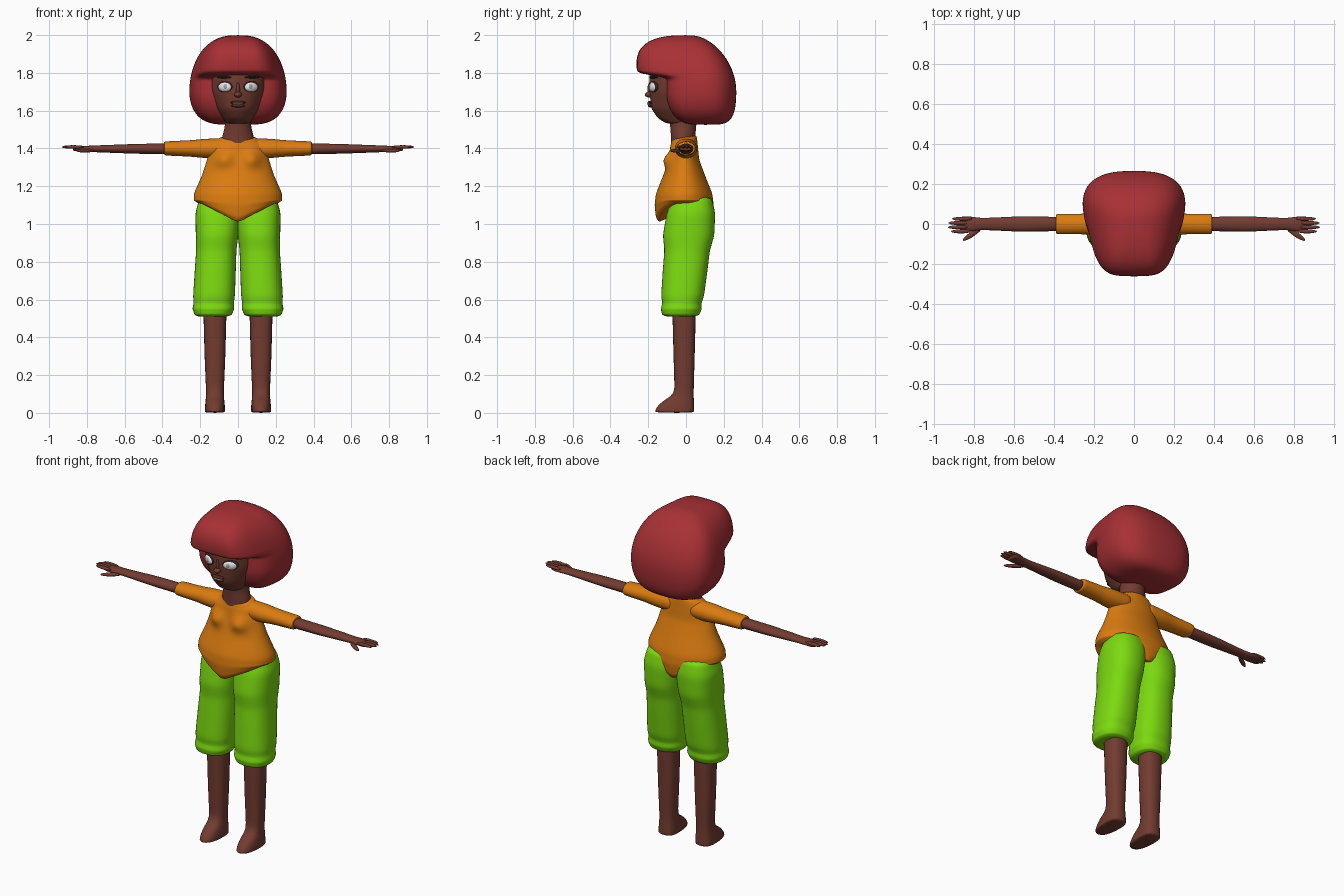
import bpy, bmesh
from math import sin, cos, pi, sqrt, exp, atan2, copysign
from mathutils import Matrix, Vector

cube = bpy.data.objects.get("Cube")
if cube:
    bpy.data.objects.remove(cube)


def material(name, red, green, blue):
    mat = bpy.data.materials.new(name)
    mat.use_nodes = True
    mat.diffuse_color = (red, green, blue, 1)
    shader = mat.node_tree.nodes["Principled BSDF"]
    shader.inputs["Base Color"].default_value = mat.diffuse_color
    return mat


skin = material("brown skin", .17, .045, .03)
hair_red = material("red hair", .39, .03, .035)
orange = material("orange cloth", .7, .2, .005)
lime = material("lime cloth", .2, .7, .005)
white = material("eye white", .8, .8, .8)
grey = material("pale iris", .4, .4, .45)
dark = material("dark brow", .03, .02, .02)
lip = material("dark lip", .09, .02, .015)


def finish(name, bm, mat, mirror, levels):
    bmesh.ops.recalc_face_normals(bm, faces=bm.faces)
    for face in bm.faces:
        face.smooth = True
    mesh = bpy.data.meshes.new(name)
    bm.to_mesh(mesh)
    bm.free()
    mesh.materials.append(mat)
    part = bpy.data.objects.new(name, mesh)
    bpy.context.collection.objects.link(part)
    if mirror:
        part.modifiers.new("Mirror", "MIRROR").use_mirror_merge = False
    if levels:
        subdivision = part.modifiers.new("Subdivision", "SUBSURF")
        subdivision.levels = subdivision.render_levels = levels


def loft(name, mat, centre, rings, along="z", sides=20, steps=3,
         power=(1, 1), mirror=False, shape=None):
    """Skin rings of (position, half width, half depth) around a centre line."""
    rings = [Vector(ring) for ring in rings]
    dense = [a.lerp(b, k / steps) for a, b in zip(rings, rings[1:]) for k in range(steps)]
    bm = bmesh.new()
    loops = []
    for position, width, depth in dense + rings[-1:]:
        loop = []
        for i in range(sides):
            c, s = cos(2 * pi * i / sides), sin(2 * pi * i / sides)
            bend = power[0] if s < 0 else power[1]
            u = centre[0] + width * copysign(abs(c) ** bend, c)
            v = centre[1] + depth * copysign(abs(s) ** bend, s)
            point = Vector((u, v, position) if along == "z" else (position, u, v))
            if shape:
                shape(point)
            loop.append(bm.verts.new(point))
        loops.append(loop)
    for lower, upper in zip(loops, loops[1:]):
        for i in range(sides):
            j = (i + 1) % sides
            bm.faces.new((lower[i], lower[j], upper[j], upper[i]))
    bm.faces.new(loops[0])
    bm.faces.new(loops[-1])
    finish(name, bm, mat, mirror, levels=1)


def ball(name, mat, centre, size, turn=0, mirror=False):
    """Stretched ball, turned about the vertical."""
    bm = bmesh.new()
    placing = (Matrix.Translation(centre) @ Matrix.Rotation(turn, 4, "Z")
               @ Matrix.Diagonal((*size, 1)))
    bmesh.ops.create_uvsphere(bm, u_segments=20, v_segments=12, radius=1, matrix=placing)
    finish(name, bm, mat, mirror, levels=0)


# Hair: a rounded bob whose upper front swells forward into a fringe
HAIR_Z, HAIR_Y, HAIR_WIDTH = 1.7, .08, .26


def hair_ring(angle):
    height, roundness = (.3, .8) if angle > 0 else (.175, .5)
    width = HAIR_WIDTH * cos(angle) ** roundness
    return HAIR_Z + height * sin(angle), width, .72 * width


def hair_shape(point):
    rise = point.z - HAIR_Z
    forward = HAIR_Y - point.y
    if forward > 0:
        if rise > .095:
            forward *= 1.65 + 2 * rise
        point.x *= 1 - .25 * min(forward / .35, 1)
    point.y = HAIR_Y - forward - .8 * rise * abs(rise)


rows = 48
loft("hair", hair_red, (0, HAIR_Y),
     [hair_ring(pi * (i / rows - .5)) for i in range(1, rows)],
     sides=32, steps=1, power=(.45, .75), shape=hair_shape)

# Head and neck
FACE_Y, FACE_RADIUS = -.04, .155
loft("head", skin, (0, FACE_Y), [
    (1.53, .06, .06), (1.56, .08, .11), (1.61, .115, .145), (1.7, .15, FACE_RADIUS),
    (1.8, FACE_RADIUS, FACE_RADIUS), (1.9, .1, .1)], sides=24)
loft("neck", skin, (0, -.015), [(1.4, .09, .065), (1.46, .085, .065), (1.52, .07, .07), (1.6, .07, .08)])


def feature(name, mat, x, z, width, height, lift=0.0, depth=.015):
    """Flattened ball lying on the curve of the face."""
    inward = sqrt(FACE_RADIUS ** 2 - x ** 2)
    ball(name, mat, (x, FACE_Y - inward - lift, z), (width, depth, height),
         turn=atan2(x, inward), mirror=x > 0)


# Face
feature("nose", skin, 0, 1.685, .02, .015, depth=.023)
feature("nose_bridge", skin, 0, 1.71, .01, .04, lift=-.005)
feature("upper_lip", lip, 0, 1.643, .04, .009, lift=-.006)
feature("lower_lip", lip, 0, 1.626, .035, .009, lift=-.009)
feature("teeth", white, 0, 1.635, .03, .004, lift=-.003)
feature("eye_rim", dark, .07, 1.727, .045, .03, lift=-.008)
feature("eye_white", white, .07, 1.725, .038, .025, lift=-.002)
feature("iris", grey, .067, 1.727, .015, .015, lift=.008, depth=.007)
feature("eyebrow", dark, .075, 1.777, .045, .006, lift=-.004, depth=.009)


# Shirt: pointed hem, full chest and scooped neckline
def shirt_shape(point):
    across = abs(point.x)
    hem_top = 1.13
    if point.z < hem_top:
        point.z += min(across / .2, 1) * (hem_top - point.z) * .85
    if point.y < 0:
        point.y -= .045 * exp(-((across - .075) / .045) ** 2 - ((point.z - 1.34) / .035) ** 2)
    if point.z > 1.43:
        point.z += .15 * point.y


loft("shirt_body", orange, (0, -.01), [
    (1, .21, .13), (1.03, .22, .15), (1.1, .235, .157), (1.16, .235, .15),
    (1.26, .19, .11), (1.34, .165, .08), (1.42, .145, .072), (1.465, .09, .065)],
    sides=40, shape=shirt_shape)
loft("sleeve", orange, (0, 1.4), [
    (.05, .06, .055), (.17, .06, .052), (.25, .052, .044), (.38, .052, .038), (.392, .048, .034)],
    along="x", mirror=True)

# Arms and hands
loft("arm", skin, (0, 1.398), [
    (.35, .035, .03), (.55, .04, .026), (.76, .03, .018), (.84, .04, .014), (.875, .035, .01)],
    along="x", mirror=True)
for i, finger in enumerate(("index", "middle", "ring", "little")):
    reach = .933 - .008 * (i - 1.4) ** 2
    ball(finger + "_finger", skin, (reach - .05, .021 * i - .037, 1.408),
         (.05, .01, .009), mirror=True)
ball("thumb", skin, (.81, -.05, 1.388), (.058, .013, .01), turn=-.6, mirror=True)


# Trousers: puffy legs leaning in and back towards the hips
def trouser_shape(point):
    rise = point.z - .8
    point.x -= .05 * rise
    point.y += .1 * rise


loft("trouser_leg", lime, (.118, 0), [
    (.51, .08, .075), (.52, .1, .1), (.55, .112, .11), (.58, .108, .105), (.62, .112, .115),
    (.76, .11, .12), (.86, .108, .122), (.94, .114, .138), (1.06, .122, .13), (1.15, .1, .1)],
    power=(.85, .85), mirror=True, shape=trouser_shape)


# Bare lower legs, stretched forward into feet near the ground
def foot_shape(point):
    ankle = .1
    if point.z < ankle and point.y < 0:
        point.y *= 1 + 1.6 * (1 - (point.z / ankle) ** 2)


loft("leg_and_foot", skin, (.122, -.01), [
    (0, .055, .055), (.03, .055, .055), (.1, .048, .052), (.3, .057, .058), (.6, .065, .066)],
    sides=12, power=(.8, .8), mirror=True, shape=foot_shape)
